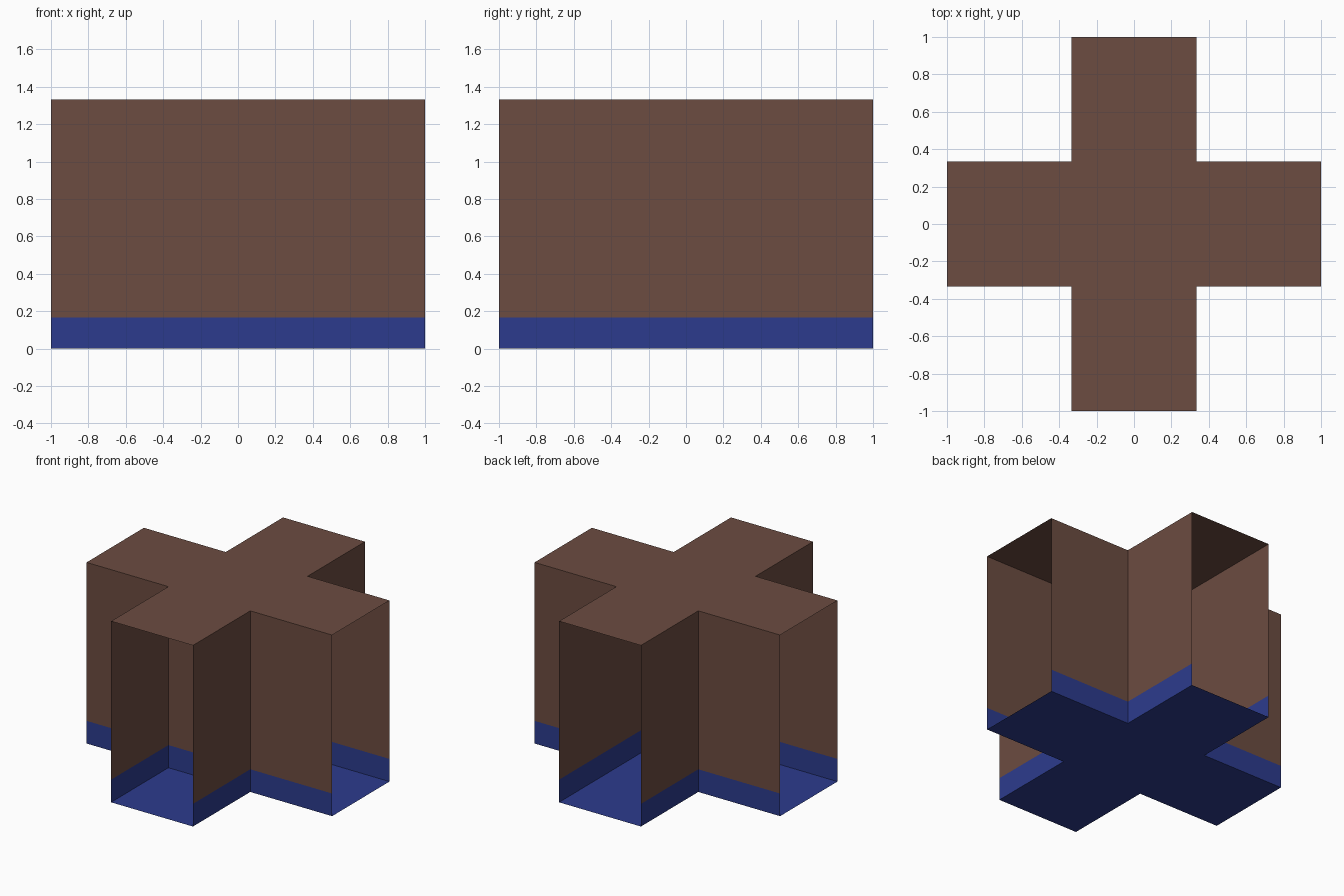
import bpy, bmesh, math
from mathutils import Matrix

if "Cube" in bpy.data.objects:
    bpy.data.objects.remove(bpy.data.objects["Cube"])

W = 1 / 3      # half width of one cell
H = 4 / 3      # total height
BAND = 1 / 6   # height of the blue skirting


def material(name, rgb):
    m = bpy.data.materials.new(name)
    lin = [(c / 255 / 12.92) if c < 10 else ((c / 255 + 0.055) / 1.055) ** 2.4 for c in rgb]
    m.diffuse_color = (*lin, 1)
    m.use_nodes = True
    m.node_tree.nodes["Principled BSDF"].inputs["Base Color"].default_value = m.diffuse_color
    return m


brown = material("brown", (108, 76, 65))
blue = material("blue", (44, 59, 141))


def cell(name, location, angle, end_wall=False):
    """Open-ended tunnel running along its local y: floor, roof and two side walls."""
    bm = bmesh.new()

    def quad(*pts):
        return bm.faces.new([bm.verts.new(p) for p in pts])

    quad((-W, -W, 0), (-W, W, 0), (W, W, 0), (W, -W, 0)).material_index = 1
    quad((-W, -W, H), (W, -W, H), (W, W, H), (-W, W, H))
    for z0, z1, idx in ((0, BAND, 1), (BAND, H, 0)):
        # side walls, split at the skirting height
        quad((W, -W, z0), (W, W, z0), (W, W, z1), (W, -W, z1)).material_index = idx
        quad((-W, W, z0), (-W, -W, z0), (-W, -W, z1), (-W, W, z1)).material_index = idx
        if end_wall:
            quad((-W, -W, z0), (W, -W, z0), (W, -W, z1), (-W, -W, z1)).material_index = idx
    bmesh.ops.remove_doubles(bm, verts=bm.verts[:], dist=1e-5)
    bm.transform(Matrix.Translation(location) @ Matrix.Rotation(angle, 4, 'Z'))
    me = bpy.data.meshes.new(name)
    bm.to_mesh(me)
    bm.free()
    me.materials.append(brown)
    me.materials.append(blue)
    ob = bpy.data.objects.new(name, me)
    bpy.context.collection.objects.link(ob)


# centre cell, closed towards the front
cell("centre_cell", (0, 0, 0), 0, end_wall=True)

# four open-ended arms
for name, x, y in (("front_arm", 0, -1), ("back_arm", 0, 1),
                   ("left_arm", -1, 0), ("right_arm", 1, 0)):
    cell(name, (x * 2 * W, y * 2 * W, 0), math.pi / 2 if x else 0)
